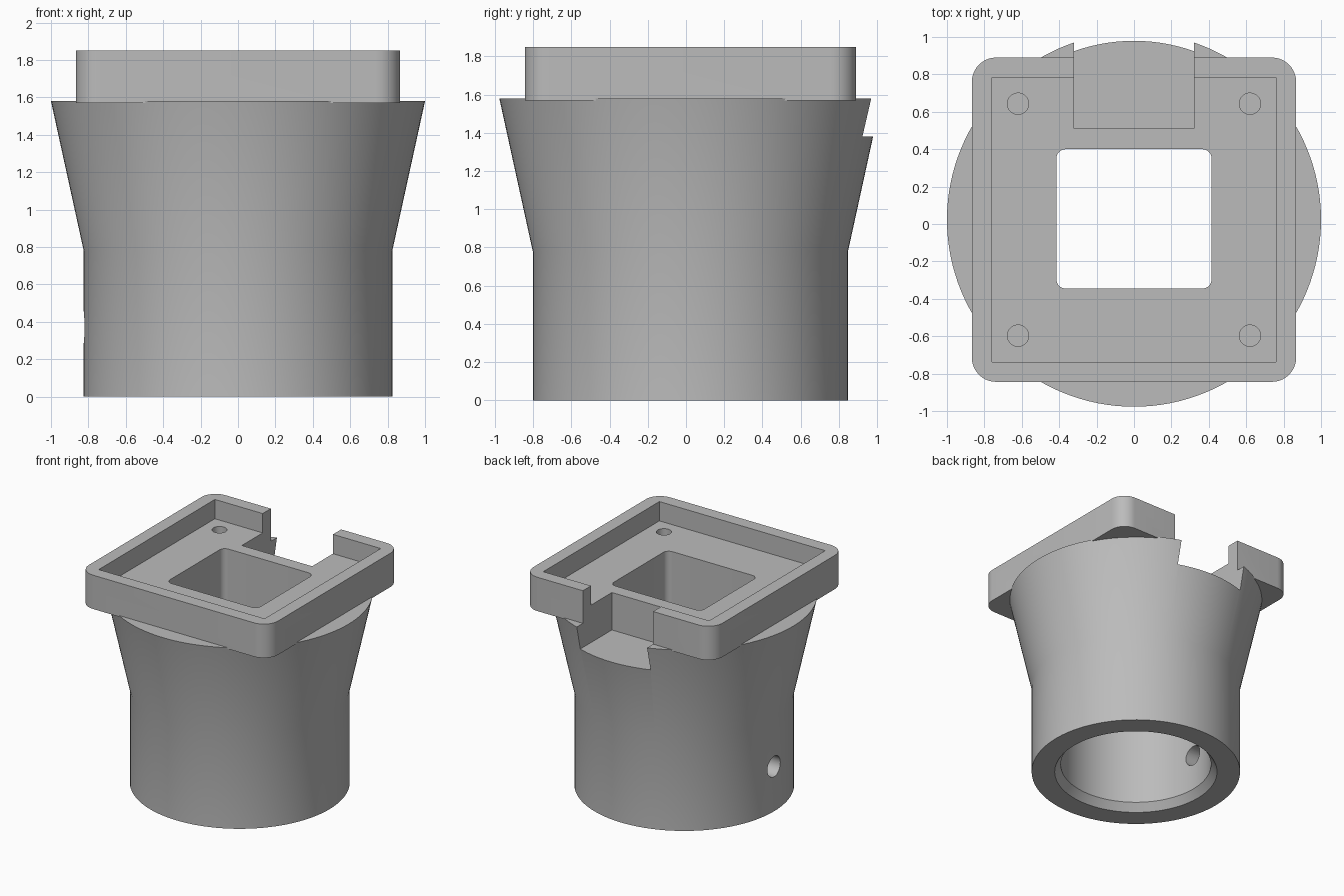
import bpy, bmesh, math

if "Cube" in bpy.data.objects:
    bpy.data.objects.remove(bpy.data.objects["Cube"], do_unlink=True)

CY = 0.023          # common axis of the part in y
PLATE_TOP, FLOOR, NOTCH_FLOOR = 1.85, 1.69, 1.38

grey = bpy.data.materials.new("grey plastic")
grey.use_nodes = True
colour = (0.5, 0.5, 0.5, 1)
grey.diffuse_color = colour
grey.node_tree.nodes["Principled BSDF"].inputs["Base Color"].default_value = colour


def make(name, bm):
    bmesh.ops.recalc_face_normals(bm, faces=bm.faces)
    mesh = bpy.data.meshes.new(name)
    bm.to_mesh(mesh)
    bm.free()
    mesh.materials.append(grey)
    obj = bpy.data.objects.new(name, mesh)
    bpy.context.collection.objects.link(obj)
    return obj


def loft(name, rings):
    """Closed solid through rings of equal point count."""
    bm = bmesh.new()
    loops = [[bm.verts.new(p) for p in ring] for ring in rings]
    n = len(loops[0])
    for a, b in zip(loops, loops[1:]):
        for i in range(n):
            j = (i + 1) % n
            bm.faces.new((a[i], a[j], b[j], b[i]))
    bm.faces.new(loops[0][::-1])
    bm.faces.new(loops[-1])
    return make(name, bm)


def lathe(name, profile, x=0, y=CY, n=128):
    turn = [2 * math.pi * i / n for i in range(n)]
    return loft(name, [[(x + r * math.cos(a), y + r * math.sin(a), z) for a in turn]
                       for r, z in profile])


def block(name, x0, x1, y0, y1, z0, z1, radius=0.0, steps=10):
    """Upright block with optionally rounded vertical corners."""
    outline = []
    corners = [(x1, y1, -1, -1), (x0, y1, 1, -1), (x0, y0, 1, 1), (x1, y0, -1, 1)]
    for k, (x, y, sx, sy) in enumerate(corners):
        for i in range(steps + 1 if radius else 1):
            a = math.pi / 2 * (k + i / steps)
            outline.append((x + radius * (sx + math.cos(a)), y + radius * (sy + math.sin(a))))
    return loft(name, [[(x, y, z) for x, y in outline] for z in (z0, z1)])


def combine(target, other, operation):
    mod = target.modifiers.new("combine", "BOOLEAN")
    mod.object, mod.operation, mod.solver = other, operation, "EXACT"
    bpy.context.view_layer.objects.active = target
    bpy.ops.object.modifier_apply(modifier=mod.name)
    bpy.data.objects.remove(other, do_unlink=True)


# Flared round body and the square tray on top
housing = lathe("flared_housing", [(0.825, 0), (0.825, 0.78), (1.0, 1.58)])
combine(housing, block("tray", -0.867, 0.867, CY - 0.867, CY + 0.867, 1.57, PLATE_TOP, 0.13), "UNION")

# Tray recess, square light opening and rear notch
cutters = [
    block("recess", -0.76, 0.76, CY - 0.76, CY + 0.76, FLOOR, 2),
    block("opening", -0.415, 0.415, -0.345, 0.4, 0.5, 1.9, 0.05),
    block("rear_notch", -0.322, 0.322, 0.51, 1.2, NOTCH_FLOOR, 2.1),
]

# Round socket underneath, with a chamfered mouth
cutters.append(lathe("socket", [(0.65, -0.01), (0.595, 0.065), (0.595, 0.78)]))

# Blind screw holes in the tray corners
for sx in (-1, 1):
    for sy in (-1, 1):
        cutters.append(lathe("screw_hole", [(0.057, 1.4), (0.057, 1.8)],
                             0.62 * sx, CY + 0.62 * sy, 32))

# Set screw hole through the side wall
side = lathe("set_screw_hole", [(0.085, 0.4), (0.085, 1.0)], 0, 0, 40)
for v in side.data.vertices:
    x, y, z = v.co
    v.co = (-z, y + CY, x + 0.37)
side.data.flip_normals()
bm = bmesh.new()
bm.from_mesh(side.data)
bmesh.ops.recalc_face_normals(bm, faces=bm.faces)
bm.to_mesh(side.data)
bm.free()
cutters.append(side)

for cutter in cutters:
    combine(housing, cutter, "DIFFERENCE")

bpy.ops.object.select_all(action="DESELECT")
housing.select_set(True)
bpy.context.view_layer.objects.active = housing
bpy.ops.object.shade_smooth_by_angle(angle=math.radians(30))
